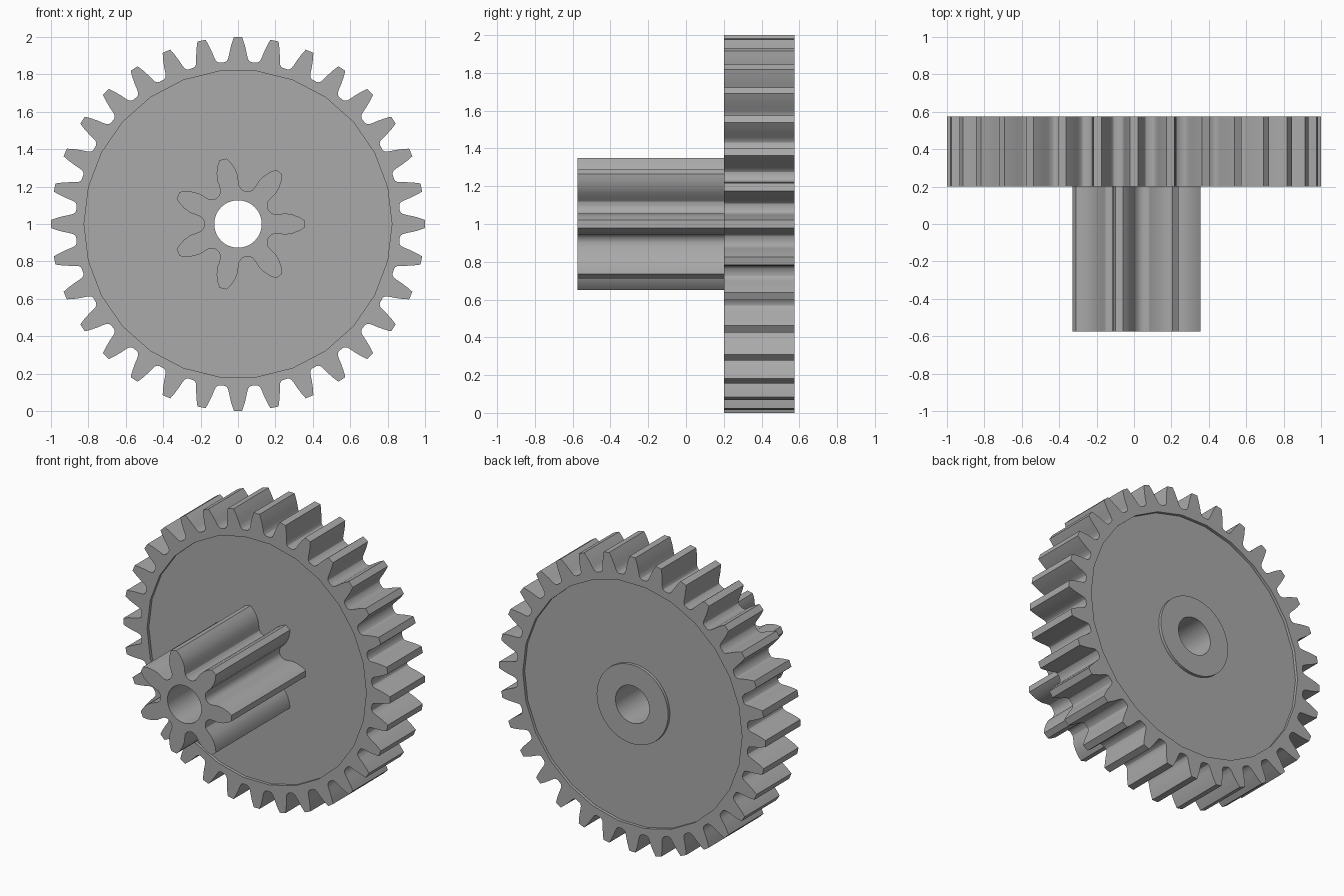
import bpy, bmesh, math

cube = bpy.data.objects.get("Cube")
if cube:
    bpy.data.objects.remove(cube, do_unlink=True)

CENTRE_Z = 1.0
BORE = 0.127

grey = bpy.data.materials.new("plain grey")
grey.use_nodes = True
COLOUR = (0.4, 0.4, 0.4, 1)
grey.diffuse_color = COLOUR
grey.node_tree.nodes["Principled BSDF"].inputs["Base Color"].default_value = COLOUR


def circle(radius, sides):
    return [(radius * math.cos(math.tau * i / sides),
             radius * math.sin(math.tau * i / sides)) for i in range(sides)]


def gear(teeth, flank):
    """Outline from one tooth flank of (radius, half width), listed root to tip."""
    points = []
    for t in range(teeth):
        middle = math.tau * t / teeth
        sides = [(r, -w) for r, w in flank] + [(r, w) for r, w in reversed(flank)]
        for r, w in sides:
            a = middle + w / r
            points.append((r * math.cos(a), r * math.sin(a)))
    return points


def extruded_ring(name, outer, inner, front, back):
    """Flat ring between two outlines, extruded along y."""
    bm = bmesh.new()
    edges = []
    for outline in (outer, inner):
        verts = [bm.verts.new((x, front, z + CENTRE_Z)) for x, z in outline]
        edges += [bm.edges.new((v, verts[i - 1])) for i, v in enumerate(verts)]
    bmesh.ops.triangle_fill(bm, use_beauty=True, edges=edges, normal=(0, -1, 0))
    result = bmesh.ops.extrude_face_region(bm, geom=bm.faces[:], use_keep_orig=True)
    moved = [g for g in result["geom"] if isinstance(g, bmesh.types.BMVert)]
    bmesh.ops.translate(bm, verts=moved, vec=(0, back - front, 0))
    bmesh.ops.recalc_face_normals(bm, faces=bm.faces[:])
    mesh = bpy.data.meshes.new(name)
    bm.to_mesh(mesh)
    bm.free()
    mesh.materials.append(grey)
    obj = bpy.data.objects.new(name, mesh)
    bpy.context.collection.objects.link(obj)
    bpy.ops.object.select_all(action="DESELECT")
    obj.select_set(True)
    bpy.context.view_layer.objects.active = obj
    bpy.ops.object.shade_smooth_by_angle(angle=math.radians(28))
    return obj


# Large toothed rim
wheel_flank = [(0.868, 0.073), (0.872, 0.062), (0.882, 0.054), (0.90, 0.049),
               (0.93, 0.043), (0.965, 0.034), (1.0, 0.022)]
extruded_ring("toothed_rim", gear(32, wheel_flank), circle(0.823, 26), 0.2, 0.575)

# Recessed web inside the rim
bore = circle(BORE, 48)
extruded_ring("web", circle(0.835, 26), bore, 0.22, 0.555)

# Raised hub on the back
extruded_ring("back_hub", circle(0.268, 48), bore, 0.555, 0.575)

# Small seven-toothed pinion on the front
pinion_flank = [(0.18, 0.074), (0.185, 0.062), (0.20, 0.052), (0.225, 0.053),
                (0.26, 0.057), (0.295, 0.051), (0.33, 0.037), (0.355, 0.02)]
extruded_ring("pinion", gear(7, pinion_flank), bore, -0.575, 0.22)
